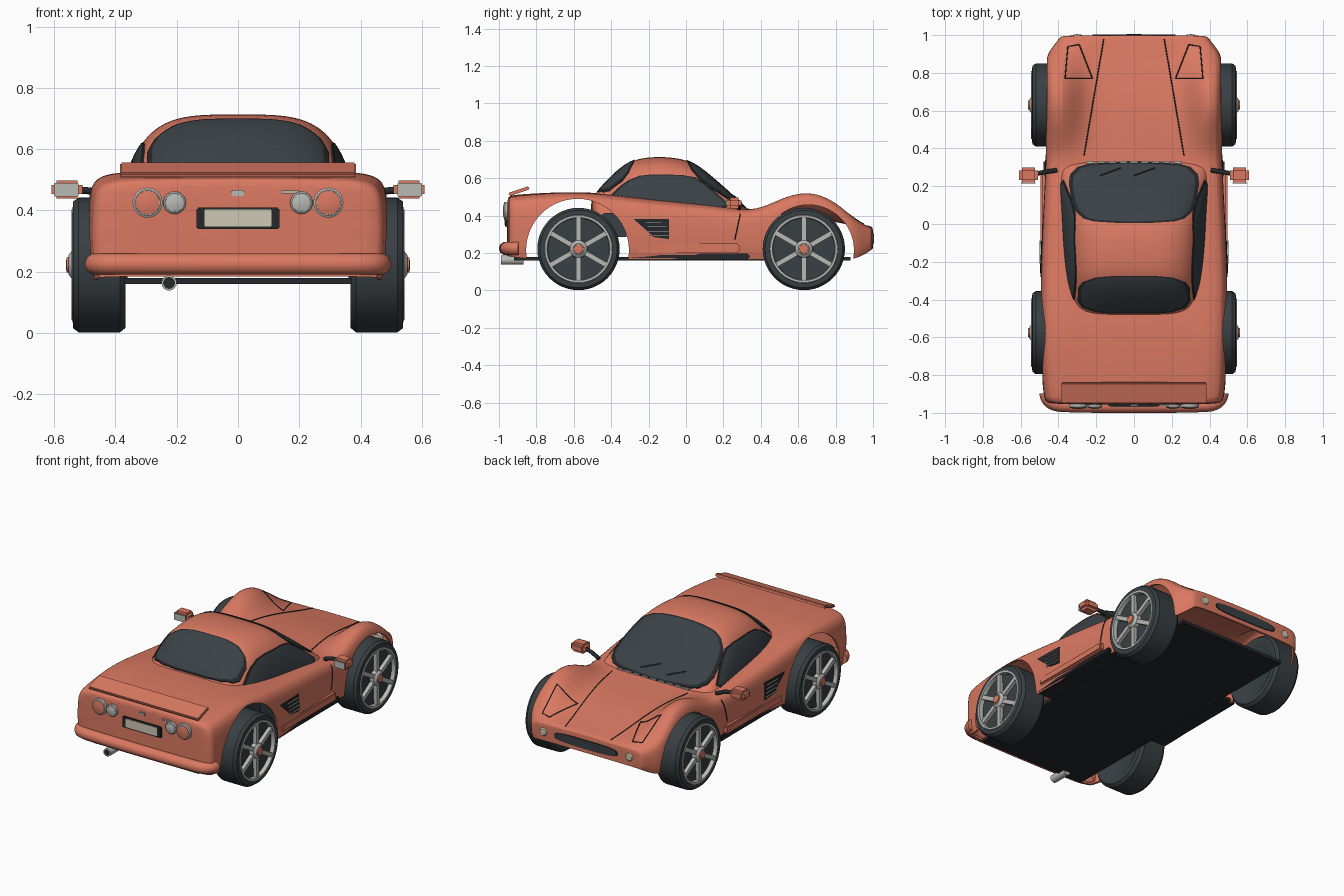
import bpy, bmesh, math
from mathutils import Vector, Matrix
from mathutils.bvhtree import BVHTree

cube = bpy.data.objects.get("Cube")
if cube:
    bpy.data.objects.remove(cube, do_unlink=True)


def material(name, rgb, rough=0.5):
    m = bpy.data.materials.new(name)
    m.use_nodes = True
    m.diffuse_color = (*rgb, 1)
    node = next(n for n in m.node_tree.nodes if n.type == 'BSDF_PRINCIPLED')
    node.inputs["Base Color"].default_value = (*rgb, 1)
    node.inputs["Roughness"].default_value = rough
    return m


PAINT = material("coral paint", (0.70, 0.19, 0.12))
RUBBER = material("dark rubber", (0.04, 0.05, 0.056))
GLASS = material("dark glass", (0.042, 0.052, 0.06))
TRIM = material("black trim", (0.018, 0.021, 0.024))
SILVER = material("silver", (0.48, 0.48, 0.46))
CREAM = material("cream plate", (0.62, 0.59, 0.46))


def activate(ob):
    bpy.ops.object.select_all(action='DESELECT')
    ob.select_set(True)
    bpy.context.view_layer.objects.active = ob


def finish(name, bm, *mats, angle=35):
    bmesh.ops.recalc_face_normals(bm, faces=bm.faces)
    me = bpy.data.meshes.new(name)
    bm.to_mesh(me)
    bm.free()
    ob = bpy.data.objects.new(name, me)
    bpy.context.collection.objects.link(ob)
    for m in mats:
        me.materials.append(m)
    activate(ob)
    bpy.ops.object.shade_smooth_by_angle(angle=math.radians(angle))
    return ob


def bake(ob):
    activate(ob)
    bpy.ops.object.convert(target='MESH')
    bpy.ops.object.shade_smooth_by_angle(angle=math.radians(40))


def box(name, loc, size, mat, rot_x=0, bevel=0.008):
    bm = bmesh.new()
    bmesh.ops.create_cube(bm, size=1, matrix=Matrix.Translation(loc)
                          @ Matrix.Rotation(rot_x, 4, 'X') @ Matrix.Diagonal((*size, 1)))
    if bevel:
        bmesh.ops.bevel(bm, geom=bm.edges[:], offset=bevel, segments=2, affect='EDGES')
    return finish(name, bm, mat)


def lathe(name, profile, loc, mat, turn=0, steps=40):
    """Spin (radius, distance) pairs about the x axis, then turn about z."""
    bm = bmesh.new()
    vs = [bm.verts.new((d, 0, r)) for r, d in profile]
    es = [bm.edges.new(p) for p in zip(vs, vs[1:])]
    bmesh.ops.spin(bm, geom=vs + es, cent=(0, 0, 0), axis=(1, 0, 0),
                   angle=math.tau, steps=steps)
    bmesh.ops.remove_doubles(bm, verts=bm.verts, dist=0.0003)
    bm.transform(Matrix.Translation(loc) @ Matrix.Rotation(turn, 4, 'Z'))
    return finish(name, bm, mat)


def tube(name, pts, radius, mat, smooth=False):
    cu = bpy.data.curves.new(name, 'CURVE')
    cu.dimensions, cu.bevel_depth, cu.use_fill_caps = '3D', radius, True
    cu.bevel_resolution = 3 if radius > 0.01 else 1
    sp = cu.splines.new('NURBS' if smooth else 'POLY')
    sp.points.add(len(pts) - 1)
    for p, co in zip(sp.points, pts):
        p.co = (*co, 1)
    if smooth:
        sp.order_u, sp.use_endpoint_u = 3, True
    cu.materials.append(mat)
    ob = bpy.data.objects.new(name, cu)
    bpy.context.collection.objects.link(ob)
    bake(ob)


def loft(name, halves, mat):
    """Skin mirrored half sections, open below and capped at both ends."""
    bm = bmesh.new()
    rows = []
    for half in halves:
        ring = half + [(-x, y, z) for x, y, z in half[-2::-1]]
        rows.append([bm.verts.new(p) for p in ring])
    for a, b in zip(rows, rows[1:]):
        for i in range(len(a) - 1):
            bm.faces.new((a[i], a[i + 1], b[i + 1], b[i]))
    bm.faces.new(rows[0])
    bm.faces.new(rows[-1][::-1])
    ob = finish(name, bm, mat)
    ob.modifiers.new("smooth", 'SUBSURF').levels = 2
    return ob


def surface(ob):
    return BVHTree.FromPolygons([v.co for v in ob.data.vertices],
                                [p.vertices[:] for p in ob.data.polygons])


def cast(tree, axis, s, u, v, lift):
    """Point on a surface seen along an axis from its s side."""
    o, d = {'x': ((2 * s, u, v), (-s, 0, 0)), 'y': ((u, 2 * s, v), (0, -s, 0)),
            'z': ((u, v, 2), (0, 0, -1))}[axis]
    hit = tree.ray_cast(Vector(o), Vector(d))[0]
    if hit is None:
        hit = tree.find_nearest(Vector(o))[0]
    return hit - Vector(d) * lift


def panel(name, tree, axis, s, outline, mat, rim=None, rounding=2, lift=0.005):
    """Thin plate that follows a surface inside a 2D outline."""
    pts = [Vector(p) for p in outline]
    for _ in range(rounding):
        pts = [a.lerp(b, f) for a, b in zip(pts, pts[1:] + pts[:1]) for f in (0.2, 0.8)]
    pts = [a.lerp(b, k / 4) for a, b in zip(pts, pts[1:] + pts[:1]) for k in range(4)]
    mid = sum(pts, Vector((0, 0))) / len(pts)
    scales = (0.2, 0.4, 0.6, 0.8, 0.94, 1.0, 1.0)
    bm = bmesh.new()
    hub = bm.verts.new(cast(tree, axis, s, *mid, lift))
    last = None
    for k, f in enumerate(scales):
        row = [bm.verts.new(cast(tree, axis, s, *mid.lerp(p, f), -0.004 if k == 6 else lift))
               for p in pts]
        for i in range(len(row)):
            j = (i + 1) % len(row)
            face = bm.faces.new((last[i], last[j], row[j], row[i]) if last
                                else (hub, row[i], row[j]))
            face.material_index = int(k > 4)
        last = row
    finish(name, bm, mat, rim or mat)


def groove(name, tree, axis, s, a, b, mat=TRIM, radius=0.003):
    a, b = Vector(a), Vector(b)
    tube(name, [cast(tree, axis, s, *a.lerp(b, k / 14), 0.001) for k in range(15)], radius, mat)


# Body shell: y, half width, bottom, shoulder height, centre height
stations = [(-0.957, .455, .185, .49, .495), (-0.94, .475, .18, .503, .507),
            (-0.80, .488, .165, .515, .517), (-0.60, .493, .165, .53, .525),
            (-0.40, .493, .165, .51, .515), (-0.20, .492, .165, .485, .49),
            (0.0, .483, .165, .468, .472), (0.20, .472, .165, .45, .445),
            (0.35, .466, .165, .425, .425), (0.46, .466, .165, .475, .42),
            (0.60, .468, .165, .54, .41), (0.73, .468, .165, .525, .39),
            (0.83, .468, .165, .455, .37), (0.90, .46, .168, .39, .355),
            (0.95, .42, .19, .355, .347), (0.99, .39, .215, .338, .34),
            (1.0, .375, .225, .33, .333)]


def body_section(y, w, zb, zs, zc):
    h = zs - zb
    return [(w - .015, y, zb), (w - .002, y, zb + .15 * h), (w + .002, y, zb + .45 * h),
            (w - .002, y, zb + .8 * h), (w - .025, y, zb + .95 * h), (w - .09, y, zs),
            (w - .17, y, zc + .4 * (zs - zc)), (w - .24, y, zc), (.1, y, zc + .003), (0, y, zc + .003)]


body = loft("body_shell", [body_section(*s) for s in stations], PAINT)
shell = body.modifiers.new("thickness", 'SOLIDIFY')
shell.thickness, shell.offset = 0.012, -1
cutters = []
for s in (1, -1):
    for y, r in ((-0.58, 0.275), (0.655, 0.243)):
        cut = lathe("arch_cutter", [(0, -.15), (r, -.15), (r, .15), (0, .15)],
                    (s * .55, y, .215), PAINT, steps=56)
        cut.hide_render = True
        mod = body.modifiers.new("arch", 'BOOLEAN')
        mod.operation, mod.solver, mod.object = 'DIFFERENCE', 'EXACT', cut
        cutters.append(cut)
bake(body)
for cut in cutters:
    bpy.data.objects.remove(cut, do_unlink=True)
skin = surface(body)

# Cabin: y, half width, roof height
roofline = [(0.345, .385, .415), (0.30, .40, .462), (0.22, .40, .535), (0.12, .395, .622),
            (0.03, .39, .692), (-0.08, .388, .714), (-0.2, .38, .714), (-0.29, .372, .697),
            (-0.38, .355, .632), (-0.46, .335, .545), (-0.51, .32, .485)]


def cabin_section(y, w, top):
    base, half = 0.37, []
    for t in (0, .25, .5, .7, .83, .92, .97, .993, 1):
        z = base + t * (top - base)
        half.append((w * (1 - .16 * (z - .4) / .31) * (1 - t ** 4) ** .25, y, z))
    half.insert(-1, (half[-2][0] * .5, y, top))
    return half


cabin = loft("cabin", [cabin_section(*s) for s in roofline], PAINT)
bake(cabin)
roof = surface(cabin)

# Windows
panel("windshield", roof, 'z', 1, [(-.36, .31), (0, .335), (.36, .31), (.315, .02), (0, .0), (-.315, .02)],
      GLASS, TRIM)
panel("rear_window", roof, 'z', 1, [(-.3, -.475), (.3, -.475), (.295, -.275), (-.295, -.275)], GLASS, TRIM)
for s in (1, -1):
    panel("side_window", roof, 'x', s, [(-.43, .485), (-.33, .58), (-.23, .622), (.03, .617),
                                        (.12, .56), (.26, .435), (0, .462)], GLASS, TRIM, 1)
    groove("wiper", roof, 'z', 1, (s * .09 - .09, .255), (s * .09 + .02, .295), TRIM, .006)
for k in range(-4, 5):
    box("cowl_vent", (k * .058, .327, .437), (.04, .012, .008), SILVER, bevel=0)

# Floor, engine bulkhead and rear bumper
box("floor_pan", (0, -.02, .17), (.74, 1.8, .02), TRIM, bevel=0)
box("engine_bulkhead", (0, -.38, .35), (.76, .14, .13), RUBBER)
tube("rear_bumper", [(-.465, -.895, .225), (-.46, -.955, .225), (-.3, -.963, .225), (0, -.965, .225),
                     (.3, -.963, .225), (.46, -.955, .225), (.465, -.895, .225)], .036, PAINT, True)
box("rear_spoiler", (0, -.893, .531), (.77, .115, .018), PAINT, .32, .005)
lathe("exhaust_pipe", [(.018, .06), (.018, 0), (.025, 0), (.025, .12), (0, .12)],
      (-.225, -.99, .163), SILVER, math.pi / 2, 16)
lathe("exhaust_bore", [(0, 0), (.018, 0), (.018, .04)], (-.225, -.985, .163), TRIM, math.pi / 2, 16)

# Tail: lamps, plate, badge
rear = -math.pi / 2
for s in (1, -1):
    for part, x, r, lens in (("brake_lamp", .295, .049, PAINT), ("reverse_lamp", .207, .037, SILVER)):
        lathe(part + "_ring", [(0, -.01), (r, -.01), (r, .012), (r * .86, .016), (0, .01)],
              (s * x, -.957, .425), SILVER, rear, 24)
        lathe(part, [(r * .84, .008), (r * .8, .017), (r * .4, .021), (0, .022)],
              (s * x, -.957, .425), lens, rear, 24)
box("plate_frame", (0, -.959, .374), (.27, .016, .07), TRIM, bevel=.004)
box("number_plate", (0, -.966, .375), (.22, .008, .056), CREAM, bevel=.002)
box("boot_badge", (0, -.958, .457), (.044, .012, .02), SILVER, bevel=.004)
box("boot_lock", (.17, -.958, .46), (.06, .01, .01), SILVER, bevel=.002)

# Nose and hood
panel("front_grille", skin, 'y', 1, [(-.22, .25), (.22, .25), (.22, .305), (-.22, .305)], RUBBER, TRIM)
for s in (1, -1):
    lathe("front_lamp", [(0, -.03), (.028, -.03), (.028, .002), (.02, .01), (0, .012)],
          (s * .3, .993, .278), CREAM, math.pi / 2, 20)
    groove("hood_seam", skin, 'z', 1, (s * .265, .36), (s * .16, .98))
    corners = [(s * .22, .77), (s * .365, .77), (s * .35, .94), (s * .29, .95)]
    for a, b in zip(corners, corners[1:] + corners[:1]):
        groove("headlamp_lid_seam", skin, 'z', 1, a, b)

# Flanks: sills, skirts, vents, mirrors
for s in (1, -1):
    box("sill", (s * .42, .02, .182), (.12, .64, .034), TRIM)
    box("side_skirt", (s * .477, .01, .225), (.035, .55, .05), PAINT)
    panel("side_vent", skin, 'x', s, [(-.28, .382), (-.09, .382), (-.09, .275), (-.17, .285)], TRIM, rounding=0)
    for k in range(4):
        box("vent_slat", (s * .497, -.155 + .004 * k, .365 - .024 * k), (.007, .11, .004), SILVER, bevel=0)
    groove("door_seam", skin, 'x', s, (.29, .41), (.26, .27))
    tube("mirror_arm", [(s * .41, .285, .44), (s * .47, .275, .462), (s * .53, .265, .468)], .012, TRIM)
    box("mirror_housing", (s * .558, .258, .468), (.1, .08, .06), PAINT, bevel=.016)
    box("mirror_glass", (s * .56, .217, .467), (.08, .006, .044), SILVER, bevel=.002)

# Wheels
for s in (1, -1):
    turn = 0 if s > 0 else math.pi
    for y in (-.575, .63):
        hub = (s * .45, y, .222)
        lathe("tire", [(0, -.07), (.15, -.07), (.17, -.083), (.205, -.083), (.22, -.065), (.22, .07),
                       (.207, .088), (.18, .09), (.174, .07), (0, .066)], hub, RUBBER, turn, 48)
        lathe("rim_ring", [(.184, .085), (.18, .094), (.168, .094), (.164, .066)], hub, SILVER, turn, 48)
        lathe("wheel_hub", [(.05, .06), (.046, .092), (.03, .104), (0, .104)], hub, SILVER, turn, 24)
        lathe("hub_cap", [(.026, .1), (.024, .11), (0, .112)], hub, PAINT, turn, 16)
        bm = bmesh.new()
        for k in range(6):
            bmesh.ops.create_cube(bm, size=1, matrix=Matrix.Translation(hub)
                                  @ Matrix.Rotation(k * math.tau / 6, 4, 'X')
                                  @ Matrix.Translation((s * .078, 0, .103))
                                  @ Matrix.Diagonal((.026, .026, .134, 1)))
        finish("wheel_spokes", bm, SILVER)
